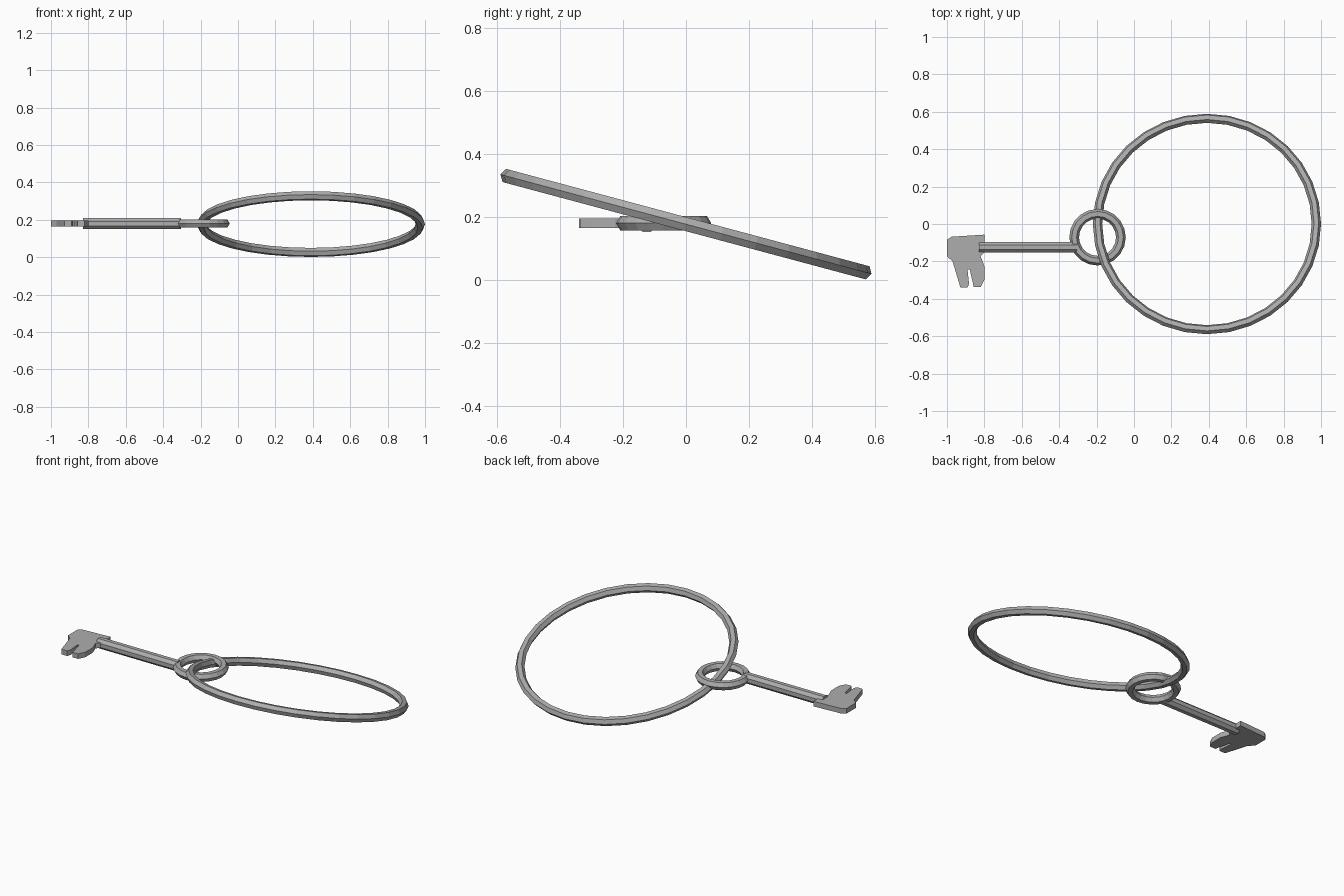
import bpy, bmesh, math
from mathutils import Matrix

if "Cube" in bpy.data.objects:
    bpy.data.objects.remove(bpy.data.objects["Cube"])

steel = bpy.data.materials.new("grey steel")
steel.diffuse_color = (0.42, 0.42, 0.42, 1)
steel.use_nodes = True
steel.node_tree.nodes["Principled BSDF"].inputs["Base Color"].default_value = steel.diffuse_color

KEY_Z = 0.18


def finish(name, bm):
    bmesh.ops.recalc_face_normals(bm, faces=bm.faces)
    mesh = bpy.data.meshes.new(name)
    bm.to_mesh(mesh)
    bm.free()
    mesh.materials.append(steel)
    obj = bpy.data.objects.new(name, mesh)
    bpy.context.collection.objects.link(obj)
    return obj


def ring(name, centre, major, minor, segments, tilt=0):
    # Hexagonal wire swept round a circle, one corner pointing outwards
    bpy.ops.mesh.primitive_torus_add(major_radius=major, minor_radius=minor,
                                     major_segments=segments, minor_segments=6,
                                     location=centre, rotation=(tilt, 0, 0))
    obj = bpy.context.object
    obj.name = name
    obj.data.materials.append(steel)
    bpy.ops.object.shade_flat()
    return obj


# Large carrying ring, tilted so it threads through the key's bow
ring("large_ring", (0.39, 0, 0.177), 0.585, 0.025, 32, math.radians(-15))

# Round bow of the key
ring("key_bow", (-0.195, -0.071, KEY_Z), 0.125, 0.026, 20)

# Eight-sided shaft
x0, x1 = -0.83, -0.305
bm = bmesh.new()
bmesh.ops.create_cone(bm, cap_ends=True, segments=8, radius1=0.031, radius2=0.031,
                      depth=x1 - x0)
bmesh.ops.transform(bm, verts=bm.verts, matrix=(
    Matrix.Translation(((x0 + x1) / 2, -0.125, KEY_Z))
    @ Matrix.Rotation(math.pi / 2, 4, 'Y')
    @ Matrix.Rotation(math.pi / 8, 4, 'Z')))
finish("key_shaft", bm)

# Flat toothed bit, extruded from its outline
outline = [(-1.0, -0.085), (-0.975, -0.068), (-0.8, -0.057), (-0.8, -0.153),
           (-0.82, -0.172), (-0.8, -0.225), (-0.8, -0.297), (-0.82, -0.337),
           (-0.857, -0.337), (-0.878, -0.243), (-0.89, -0.243), (-0.882, -0.32),
           (-0.89, -0.34), (-0.928, -0.34), (-0.97, -0.2), (-1.0, -0.172)]
half = 0.015
bm = bmesh.new()
face = bm.faces.new([bm.verts.new((x, y, KEY_Z - half)) for x, y in outline])
top = bmesh.ops.extrude_face_region(bm, geom=[face])["geom"]
bmesh.ops.translate(bm, vec=(0, 0, 2 * half),
                    verts=[v for v in top if isinstance(v, bmesh.types.BMVert)])
finish("key_bit", bm)
